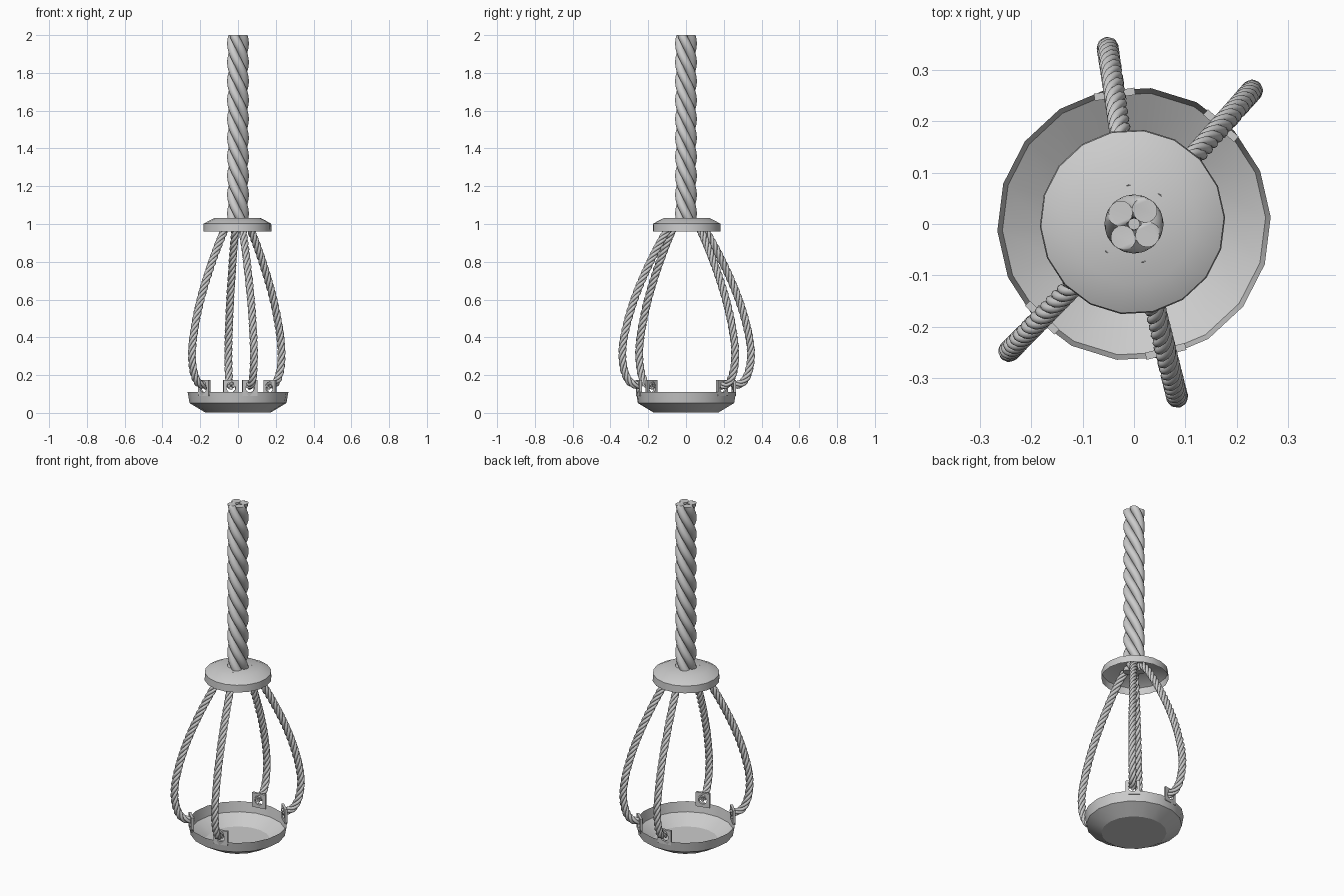
import bpy, bmesh, math
from mathutils import Vector, geometry

if "Cube" in bpy.data.objects:
    bpy.data.objects.remove(bpy.data.objects["Cube"])

SIDES = 18
ANGLES = [48.5, 98.5, 225.5, 284.0]   # directions of the four hanging cables


def mesh_object(name, bm, angle=35):
    bmesh.ops.recalc_face_normals(bm, faces=bm.faces)
    me = bpy.data.meshes.new(name)
    bm.to_mesh(me)
    bm.free()
    ob = bpy.data.objects.new(name, me)
    bpy.context.collection.objects.link(ob)
    bpy.ops.object.select_all(action='DESELECT')
    ob.select_set(True)
    bpy.context.view_layer.objects.active = ob
    bpy.ops.object.shade_smooth_by_angle(angle=math.radians(angle))
    return ob


def lathe(name, profile, centre=(0, 0), phase=0.0):
    """Open shell from (r, z) rings; the last ring is capped."""
    bm = bmesh.new()
    rings = []
    for r, z in profile:
        rings.append([bm.verts.new((centre[0] + r * math.cos(phase + math.tau * i / SIDES),
                                    centre[1] + r * math.sin(phase + math.tau * i / SIDES), z))
                      for i in range(SIDES)])
    for a, b in zip(rings, rings[1:]):
        for i in range(SIDES):
            j = (i + 1) % SIDES
            bm.faces.new((a[i], a[j], b[j], b[i]))
    bm.faces.new(rings[-1])
    return mesh_object(name, bm, 30)


def twisted_rope(name, path, side, strands, offset, radius, turns, phase=0.0, sides=10):
    """Strands wound around a planar path; side is the normal of its plane."""
    bm = bmesh.new()
    n = len(path)
    tangents = [(path[min(i + 1, n - 1)] - path[max(i - 1, 0)]).normalized() for i in range(n)]
    for s in range(strands):
        centres = []
        for i, p in enumerate(path):
            a = phase + math.tau * (s / strands + turns * i / (n - 1))
            up = tangents[i].cross(side)
            centres.append(p + offset * (math.cos(a) * side + math.sin(a) * up))
        rings = []
        for i, c in enumerate(centres):
            if i in (0, n - 1):
                t = tangents[i]               # square-cut ends
            else:
                t = (centres[i + 1] - centres[i - 1]).normalized()
            u = (side - t * side.dot(t)).normalized()
            v = t.cross(u)
            rings.append([bm.verts.new(c + radius * (math.cos(math.tau * k / sides) * u
                                                     + math.sin(math.tau * k / sides) * v))
                          for k in range(sides)])
        for a, b in zip(rings, rings[1:]):
            for k in range(sides):
                j = (k + 1) % sides
                bm.faces.new((a[k], a[j], b[j], b[k]))
        bm.faces.new(rings[0])
        bm.faces.new(rings[-1])
    return mesh_object(name, bm, 50)


def bracket(name, angle, r, z0, z1, width, thick, hole):
    """Upright square plate with a round hole for the cable end."""
    a = math.radians(angle)
    out = Vector((math.cos(a), math.sin(a), 0))
    side = Vector((-math.sin(a), math.cos(a), 0))
    mid = out * r + Vector((0, 0, (z0 + z1) / 2))
    bm = bmesh.new()
    n = 16
    loops = []
    for d in (-thick / 2, thick / 2):
        outer, inner = [], []
        for i in range(n):
            t = math.tau * i / n + math.pi / 4
            c, s = math.cos(t), math.sin(t)
            m = max(abs(c), abs(s))
            base = mid + out * d
            outer.append(bm.verts.new(base + side * (c / m * width / 2)
                                      + Vector((0, 0, s / m * (z1 - z0) / 2))))
            inner.append(bm.verts.new(base + side * (c * hole) + Vector((0, 0, s * hole))))
        loops += [outer, inner]
    o1, i1, o2, i2 = loops
    for p, q in ((o1, i1), (i1, i2), (i2, o2), (o2, o1)):
        for i in range(n):
            j = (i + 1) % n
            bm.faces.new((p[i], p[j], q[j], q[i]))
    return mesh_object(name, bm, 30)


# open dish at the bottom
lathe("base_dish", [(0.267, 0.11), (0.257, 0.052), (0.175, 0.003)], phase=0.05)

# inverted smaller dish that gathers the cables
lathe("top_cap", [(0.181, 0.96), (0.179, 1.002), (0.122, 1.032)], (-0.003, 0.004), 0.05)

# thick four-strand rope
main_path = [Vector((0, 0, 1.0 + i / 100)) for i in range(101)]
twisted_rope("main_rope", main_path, Vector((1, 0, 0)), 4, 0.034, 0.0235, -2.5,
             phase=math.radians(50), sides=16)

# hanging cables and their brackets
KNOTS = [(0.06, 1.02), (0.11, 0.955), (0.195, 0.8), (0.275, 0.62), (0.325, 0.46),
         (0.347, 0.33), (0.337, 0.225), (0.302, 0.16), (0.243, 0.143)]


def smooth_path(a):
    pts = [Vector((r * math.cos(a), r * math.sin(a), z)) for r, z in KNOTS]
    n = len(pts)
    tan = [(pts[min(i + 1, n - 1)] - pts[max(i - 1, 0)]).normalized() for i in range(n)]
    res = []
    for i in range(n - 1):
        length = (pts[i + 1] - pts[i]).length
        h = length / 3
        steps = max(3, round(length / 0.0075))
        seg = geometry.interpolate_bezier(pts[i], pts[i] + tan[i] * h,
                                          pts[i + 1] - tan[i + 1] * h, pts[i + 1], steps + 1)
        res += seg if i == n - 2 else seg[:-1]
    return res


for k, deg in enumerate(ANGLES, 1):
    a = math.radians(deg)
    side = Vector((-math.sin(a), math.cos(a), 0))
    twisted_rope(f"cable_{k}", smooth_path(a), side, 4, 0.0125, 0.009, 7, sides=8)
    bracket(f"cable_bracket_{k}", deg, 0.256, 0.09, 0.174, 0.08, 0.014, 0.024)
